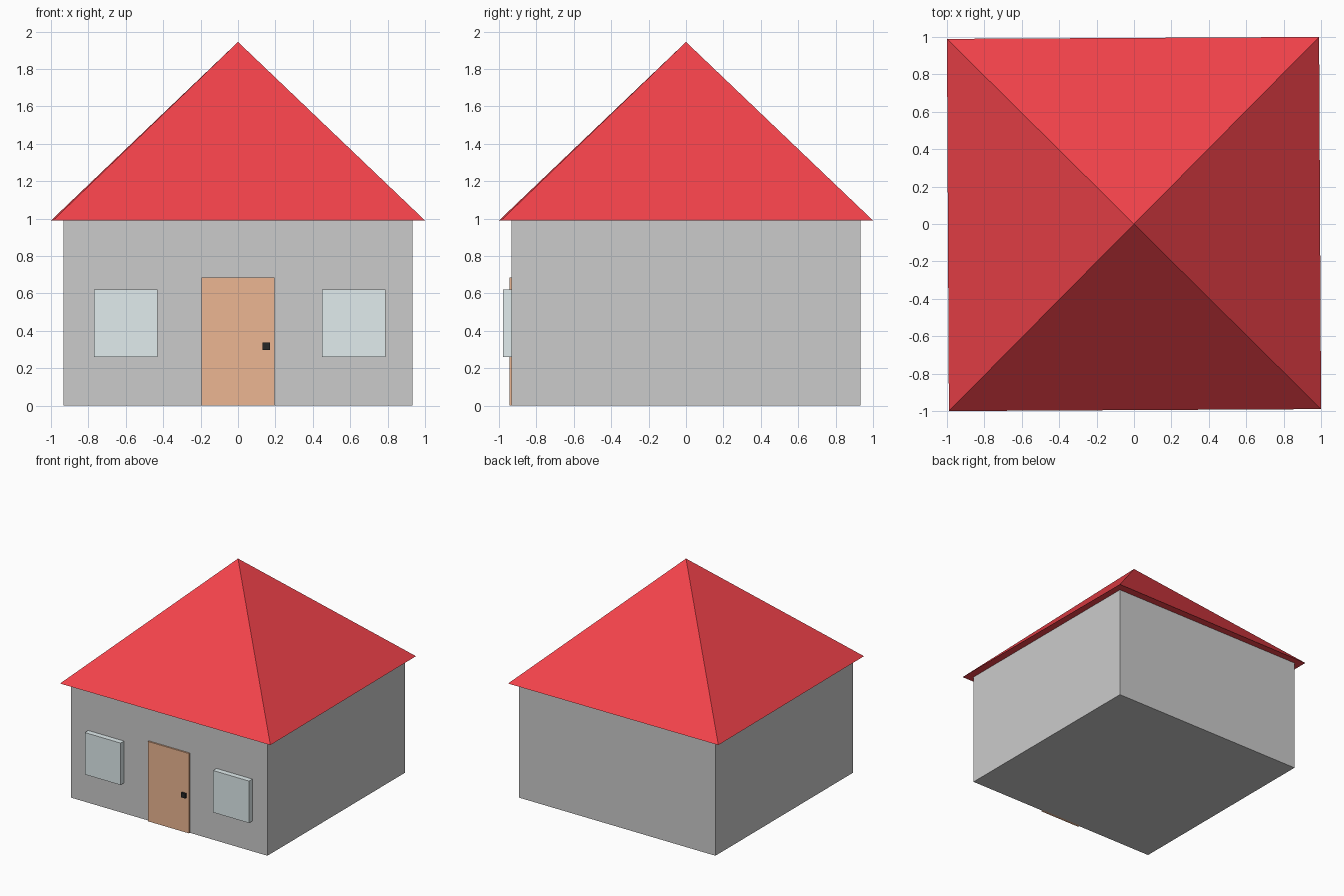
import bpy
import math

if "Cube" in bpy.data.objects:
    bpy.data.objects.remove(bpy.data.objects["Cube"])


def material(name, rgb):
    mat = bpy.data.materials.new(name)
    mat.diffuse_color = (*rgb, 1)
    mat.use_nodes = True
    mat.node_tree.nodes["Principled BSDF"].inputs["Base Color"].default_value = mat.diffuse_color
    return mat


def box(name, x, y, z, mat=None):
    """Box from (min, max) ranges on each axis."""
    ranges = (x, y, z)
    bpy.ops.mesh.primitive_cube_add(size=1, location=[(a + b) / 2 for a, b in ranges])
    ob = bpy.context.object
    ob.name = name
    ob.scale = [b - a for a, b in ranges]
    bpy.ops.object.transform_apply(location=False, rotation=False, scale=True)
    if mat:
        ob.data.materials.append(mat)
    return ob


red = material("roof_red", (0.9, 0.055, 0.07))
orange = material("door_orange", (0.84, 0.47, 0.29))
glass = material("window_blue", (0.75, 0.84, 0.85))
black = material("knob_black", (0.02, 0.02, 0.02))

WALL = 0.932   # half width of the walls
EAVE = 0.99    # wall height

# Walls
box("walls", (-WALL, WALL), (-WALL, WALL), (0, EAVE))

# Pyramid roof, turned very slightly off square
height = 0.955
bpy.ops.mesh.primitive_cone_add(vertices=4, radius1=1.407, radius2=0, depth=height,
                                location=(0, 0, EAVE + height / 2),
                                rotation=(0, 0, math.radians(45.3)))
roof = bpy.context.object
roof.name = "roof"
# Align the cone's first corner with the diagonal, whatever its start angle
corner = max(roof.data.vertices, key=lambda v: (v.co.z < 0, v.co.x)).co
roof.rotation_euler.z = math.radians(45.3) - math.atan2(corner.y, corner.x)
roof.data.materials.append(red)

# Door and knob
box("door", (-0.195, 0.195), (-0.945, -WALL + 0.01), (0, 0.685), orange)
box("door_knob", (0.132, 0.172), (-0.962, -0.94), (0.299, 0.339), black)

# Windows
for side, cx in (("left", -0.6), ("right", 0.619)):
    box("window_" + side, (cx - 0.17, cx + 0.17), (-0.978, -WALL + 0.01), (0.26, 0.62), glass)
